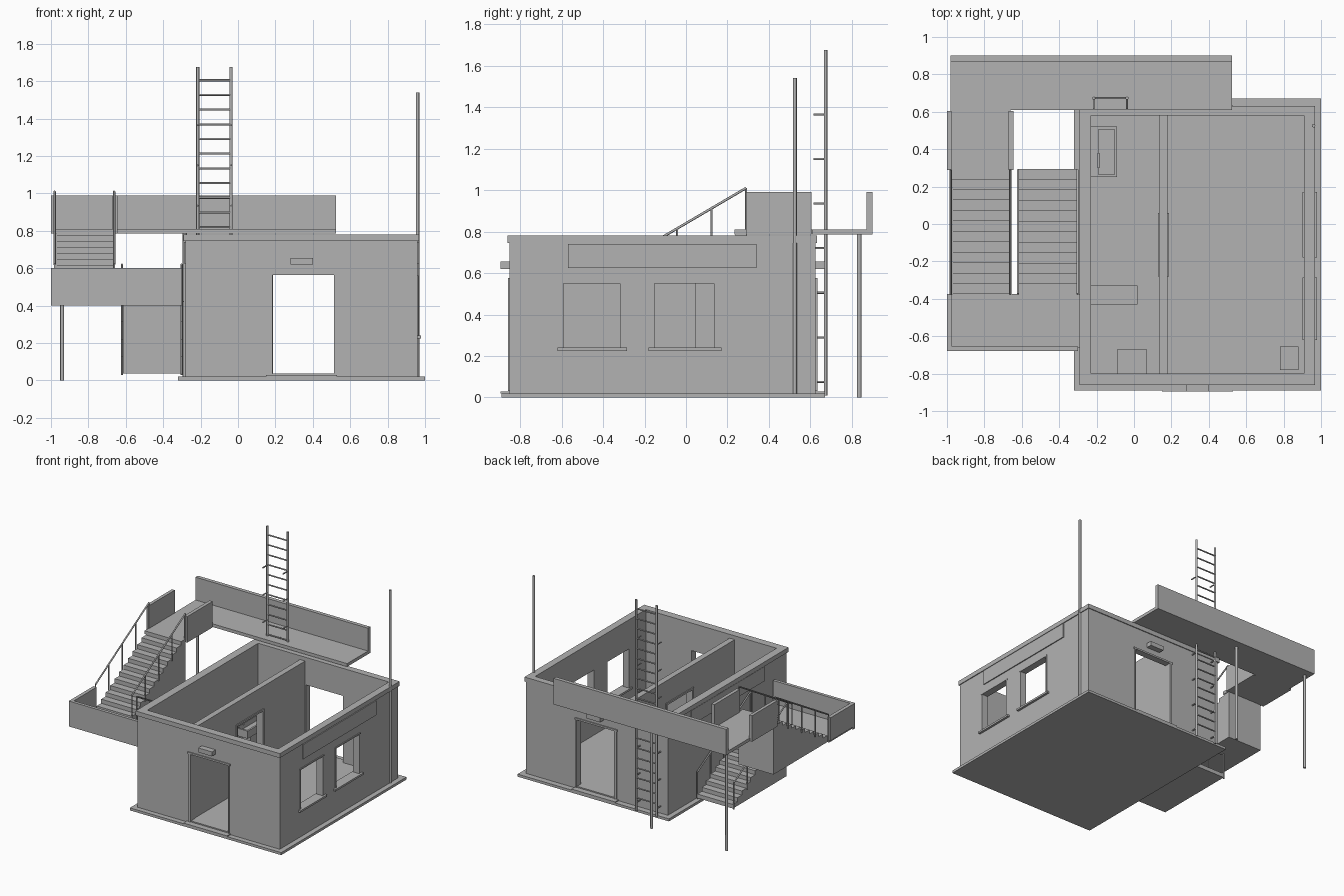
import bpy, bmesh, math
from mathutils import Vector

grey = bpy.data.materials.new("concrete_grey")
grey.diffuse_color = (0.45, 0.45, 0.45, 1)


def finish(name, bm):
    me = bpy.data.meshes.new(name)
    bmesh.ops.recalc_face_normals(bm, faces=bm.faces)
    bm.to_mesh(me)
    bm.free()
    me.materials.append(grey)
    ob = bpy.data.objects.new(name, me)
    bpy.context.collection.objects.link(ob)
    return ob


def add_box(bm, x0, x1, y0, y1, z0, z1):
    r = bmesh.ops.create_cube(bm, size=1)
    for v in r["verts"]:
        v.co = ((x0 + x1) / 2 + v.co.x * (x1 - x0),
                (y0 + y1) / 2 + v.co.y * (y1 - y0),
                (z0 + z1) / 2 + v.co.z * (z1 - z0))


def boxes(name, *dims):
    bm = bmesh.new()
    for d in dims:
        add_box(bm, *d)
    return finish(name, bm)


def add_rod(bm, a, b, r, sides=8):
    a, b = Vector(a), Vector(b)
    rot = (b - a).to_track_quat('Z', 'Y').to_matrix().to_4x4()
    rot.translation = (a + b) / 2
    bmesh.ops.create_cone(bm, cap_ends=True, segments=sides, radius1=r, radius2=r,
                          depth=(b - a).length, matrix=rot)


def rods(name, *items):
    bm = bmesh.new()
    for a, b, r in items:
        add_rod(bm, a, b, r)
    ob = finish(name, bm)
    for p in ob.data.polygons:
        p.use_smooth = len(p.vertices) == 4
    return ob


def wall(name, axis, n0, n1, u0, u1, z0, z1, openings=()):
    """Wall running along axis, split around openings (u0, u1, z0, z1)."""
    parts, u = [], u0
    for a, b, c, d in openings:
        parts += [(u, a, z0, z1), (a, b, d, z1)]
        if c > z0:
            parts.append((a, b, z0, c))
        u = b
    parts.append((u, u1, z0, z1))
    if axis == 'x':
        return boxes(name, *[(p[0], p[1], n0, n1, p[2], p[3]) for p in parts])
    return boxes(name, *[(n0, n1, p[0], p[1], p[2], p[3]) for p in parts])


# Ground slab and floor
boxes("base_slab", (-0.32, 1.0, -0.89, 0.67, 0, 0.02))
boxes("floor", (-0.25, 0.93, -0.82, 0.60, 0.02, 0.037))

# Outer walls
door = [(0.18, 0.515, 0.037, 0.565)]
windows = [(-0.595, -0.315, 0.24, 0.55), (-0.155, 0.14, 0.24, 0.55)]
wall("front_wall", 'x', -0.85, -0.80, -0.28, 0.96, 0.02, 0.75, door)
wall("back_wall", 'x', 0.58, 0.625, -0.28, 0.96, 0.02, 0.75, door)
wall("right_wall", 'y', 0.91, 0.96, -0.80, 0.58, 0.02, 0.75, windows)
wall("left_wall", 'y', -0.28, -0.23, -0.80, 0.58, 0.02, 0.75)
wall("partition_wall", 'y', 0.135, 0.18, -0.80, 0.58, 0.037, 0.75,
     [(-0.27, 0.05, 0.037, 0.565)])

# Rim along the wall tops
boxes("wall_rim",
      (-0.292, 0.967, -0.86, -0.80, 0.745, 0.78), (-0.292, 0.967, 0.58, 0.632, 0.745, 0.78),
      (-0.292, -0.23, -0.80, 0.58, 0.745, 0.78), (0.91, 0.967, -0.80, 0.58, 0.745, 0.78))

# Door frames and lamps, front and back
for side, y0, y1, l0, l1 in (("front", -0.858, -0.80, -0.895, -0.85),
                             ("back", 0.58, 0.633, 0.625, 0.67)):
    boxes(side + "_door_frame", (0.165, 0.185, y0, y1, 0.03, 0.565),
          (0.512, 0.522, y0, y1, 0.03, 0.565), (0.158, 0.528, y0, y1, 0.563, 0.577))
    boxes(side + "_door_lamp", (0.28, 0.40, l0, l1, 0.62, 0.655))
    boxes(side + "_door_step", (0.15, 0.53, min(l0, y0), max(l1, y1), 0.02, 0.028))
boxes("inner_door_frame", (0.128, 0.187, -0.28, -0.265, 0.037, 0.565),
      (0.128, 0.187, 0.045, 0.06, 0.037, 0.565), (0.128, 0.187, -0.28, 0.06, 0.56, 0.575))

# Window frames and sills
for i, (a, b, c, d) in enumerate(windows):
    boxes(f"window_frame_{i}", (0.91, 0.966, a - 0.01, b + 0.01, d, d + 0.01),
          (0.91, 0.964, a - 0.006, a + 0.004, c, d), (0.91, 0.964, b - 0.004, b + 0.006, c, d))
    boxes(f"window_sill_{i}", (0.90, 0.978, a - 0.025, b + 0.03, c - 0.015, c))

# Blank sign panels
boxes("right_sign_panel", (0.958, 0.968, -0.57, 0.34, 0.625, 0.74))
boxes("left_sign_panel", (-0.288, -0.278, -0.57, 0.34, 0.625, 0.74))

# Room fittings
boxes("wash_basin", (-0.23, -0.09, 0.25, 0.265, 0.19, 0.25), (-0.23, -0.09, 0.505, 0.52, 0.19, 0.25),
      (-0.23, -0.19, 0.265, 0.505, 0.19, 0.25), (-0.105, -0.09, 0.265, 0.505, 0.19, 0.25),
      (-0.19, -0.105, 0.265, 0.505, 0.19, 0.21), (-0.20, -0.13, 0.34, 0.43, 0.037, 0.19))
rods("basin_tap", ((-0.19, 0.30, 0.28), (-0.19, 0.38, 0.28), 0.006),
     ((-0.19, 0.34, 0.24), (-0.19, 0.34, 0.28), 0.006))
boxes("counter", (-0.23, 0.02, -0.43, -0.33, 0.037, 0.30))
boxes("heater", (-0.09, 0.07, -0.80, -0.67, 0.037, 0.22))
boxes("storage_box", (0.78, 0.88, -0.78, -0.655, 0.037, 0.18))

# Upper walkway with parapets
boxes("walkway_slab", (-0.98, 0.525, 0.61, 0.90, 0.785, 0.81),
      (-0.98, -0.66, 0.235, 0.61, 0.785, 0.81))
boxes("walkway_parapet", (-0.98, 0.525, 0.87, 0.90, 0.785, 0.99))
boxes("wing_parapets", (-1.0, -0.975, 0.29, 0.605, 0.785, 0.99),
      (-0.672, -0.645, 0.29, 0.605, 0.785, 0.99))
for i, x in enumerate((-0.94, -0.285)):
    rods(f"walkway_post_{i}", ((x, 0.835, 0), (x, 0.835, 0.79), 0.011))

# Landing with parapet
boxes("landing_slab", (-0.985, -0.30, -0.665, -0.375, 0.40, 0.42))
boxes("landing_parapet", (-1.0, -0.30, -0.68, -0.655, 0.40, 0.60),
      (-1.0, -0.972, -0.655, -0.375, 0.42, 0.60), (-0.315, -0.29, -0.66, -0.375, 0.42, 0.425))


# Solid stair flights from a stepped side profile
def flight(name, x0, x1, ys, ye, base, z0, z1, n=12):
    run, rise = (ye - ys) / n, (z1 - z0) / n
    prof = [(ys, base)]
    for i in range(n):
        prof += [(ys + i * run, z0 + (i + 1) * rise), (ys + (i + 1) * run, z0 + (i + 1) * rise)]
    prof.append((ye, base))
    bm = bmesh.new()
    f = bm.faces.new([bm.verts.new((x0, y, z)) for y, z in prof])
    r = bmesh.ops.extrude_face_region(bm, geom=[f])
    for v in r["geom"]:
        if isinstance(v, bmesh.types.BMVert):
            v.co.x = x1
    return finish(name, bm)


flight("lower_stairs", -0.615, -0.305, 0.295, -0.375, 0.037, 0.037, 0.42)
flight("upper_stairs", -0.97, -0.665, -0.375, 0.295, 0.40, 0.42, 0.81)


# Handrails with posts
def railing(name, x, ya, yb, za, zb, h=0.2, n=4):
    items = [((x, ya, za + h), (x, yb, zb + h), 0.006)]
    for i in range(n + 1):
        t = i / n
        y, z = ya + (yb - ya) * t, za + (zb - za) * t
        items.append(((x, y, z - 0.01), (x, y, z + h), 0.005))
    rods(name, *items)


for side, xl, xu in (("left", -0.62, -0.98), ("right", -0.302, -0.662)):
    railing("lower_railing_" + side, xl, 0.29, -0.375, 0.04, 0.42)
    railing("upper_railing_" + side, xu, -0.375, 0.29, 0.42, 0.81)

# Ladder: rails, rungs and wall brackets
lx = (-0.215, -0.037)
rods("ladder_rails", *[((x, 0.673, 0.01), (x, 0.673, 1.675), 0.0085) for x in lx])
rods("ladder_rungs", *[((lx[0], 0.673, 1.605 - 0.0785 * i), (lx[1], 0.673, 1.605 - 0.0785 * i), 0.0055)
                       for i in range(20)])
rods("ladder_brackets", *[((x, 0.615, 0.075 + 0.215 * i), (x, 0.673, 0.075 + 0.215 * i), 0.005)
                          for x in lx for i in range(7)])

# Corner mast
rods("mast", ((0.96, 0.525, 0.02), (0.96, 0.525, 1.54), 0.0095))
